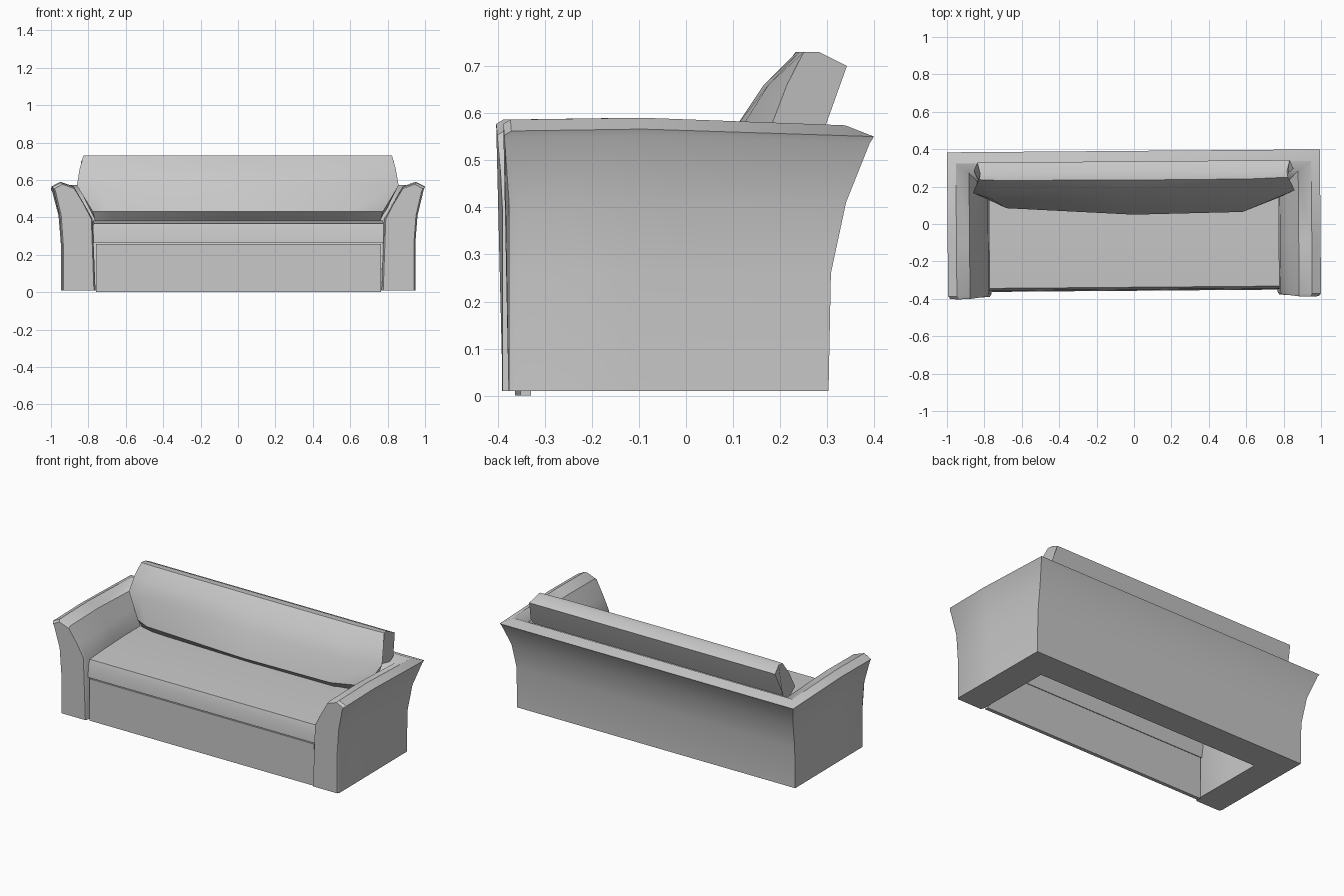
import bpy, bmesh, math
from mathutils import Matrix

if "Cube" in bpy.data.objects:
    bpy.data.objects.remove(bpy.data.objects["Cube"])

fabric = bpy.data.materials.new("grey fabric")
fabric.use_nodes = True
GREY = (0.58, 0.58, 0.58, 1)
fabric.diffuse_color = GREY
fabric.node_tree.nodes["Principled BSDF"].inputs["Base Color"].default_value = GREY

YAW = Matrix.Rotation(0.008, 4, 'Z')  # the whole sofa stands slightly turned


def loft(name, rings, angle=30):
    """Skin closed rings of equal length, cap both ends."""
    bm = bmesh.new()
    loops = [[bm.verts.new(p) for p in ring] for ring in rings]
    n = len(rings[0])
    for a, b in zip(loops, loops[1:]):
        for i in range(n):
            j = (i + 1) % n
            bm.faces.new((a[i], a[j], b[j], b[i]))
    for end in (loops[0], loops[-1]):
        bm.faces.new(end)
    bmesh.ops.recalc_face_normals(bm, faces=bm.faces[:])
    bm.transform(YAW)
    mesh = bpy.data.meshes.new(name)
    bm.to_mesh(mesh)
    bm.free()
    mesh.materials.append(fabric)
    ob = bpy.data.objects.new(name, mesh)
    bpy.context.collection.objects.link(ob)
    bpy.ops.object.select_all(action='DESELECT')
    ob.select_set(True)
    bpy.context.view_layer.objects.active = ob
    bpy.ops.object.shade_smooth_by_angle(angle=math.radians(angle))
    return ob


def extrude_x(name, profile, half):
    return loft(name, [[(x, y, z) for y, z in profile] for x in (-half, half)])


# Arms and back: one flared section (half width, back depth, height) swept in a U
section = [(.945, .295, .01), (.945, .30, .26), (.957, .332, .41), (.990, .382, .548),
           (.997, .391, .562), (.950, .33, .586), (.880, .28, .562), (.825, .22, .47),
           (.780, .16, .39), (.765, .115, .01)]


def arm_ring(side, y, inset=0.0):
    ring = []
    for x, _, z in section:
        flare = -.012 * max(0, z - .42) / .16 if y < -.3 else 0
        x += (.86 - x) * inset
        lift = .004 if z > .5 and abs(y) < .2 else 0
        ring.append((side * x, y + flare, z - inset * .1 * (z > .5) + lift))
    return ring


def corner_ring(side):
    return [(side * x, y, z - (.012 if z > .5 else 0)) for x, y, z in section]


half = [(-.383, .09), (-.368, 0), (-.10, 0)]
left = [arm_ring(1, y, inset) for y, inset in half]
right = [arm_ring(-1, y, inset) for y, inset in reversed(half)]
loft("arms_and_back", left + [corner_ring(1), corner_ring(-1)] + right, 35)

# Front panel below the seat
extrude_x("front_panel", [(-.357, 0), (-.357, .258), (-.335, .258), (-.335, 0)], .763)

# Seat cushion: thin hollow shell with a softly rising top
seat_top = [(-.355, .263), (-.350, .33), (-.338, .368), (-.2, .376), (0, .383), (.2, .383)]
seat_under = [(.2, .365), (-.2, .358), (-.325, .35), (-.338, .263)]
extrude_x("seat_cushion", seat_top + seat_under, .775)

# Back cushion: (half width, depth, height, how much it tapers toward the ends)
pillow = [(.76, .12, .375, .5), (.775, .05, .43, 1), (.86, .105, .57, .8), (.845, .165, .66, .5),
          (.825, .235, .73, .1), (.82, .275, .73, 0), (.835, .335, .70, 0),
          (.855, .29, .575, 0), (.775, .21, .40, 0)]
stations = [(-1, .085), (-.88, .04), (0, 0), (.75, .01), (1, .085)]
loft("back_cushion", [[(u * w, y + push * t, z) for w, y, z, t in pillow]
                      for u, push in stations], 35)
